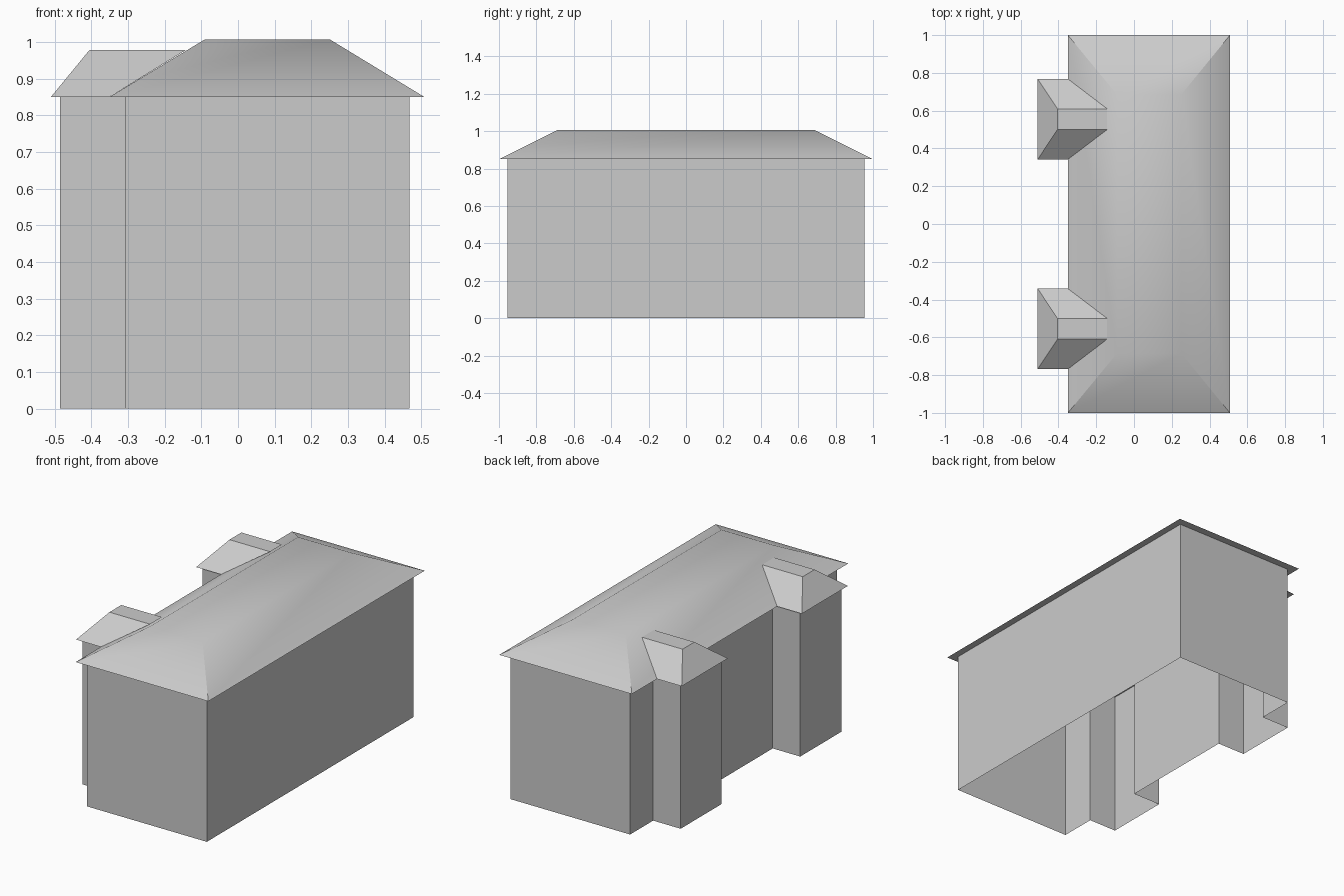
import bpy
import math

cube = bpy.data.objects.get("Cube")
if cube:
    bpy.data.objects.remove(cube, do_unlink=True)

GREY = (0.6, 0.6, 0.6, 1.0)
grey = bpy.data.materials.new("plain_grey")
grey.use_nodes = True
grey.diffuse_color = GREY
grey.node_tree.nodes["Principled BSDF"].inputs["Base Color"].default_value = GREY

EAVE = 0.85


def add_mesh(name, verts, faces):
    mesh = bpy.data.meshes.new(name)
    mesh.from_pydata(verts, [], faces)
    mesh.materials.append(grey)
    obj = bpy.data.objects.new(name, mesh)
    bpy.context.collection.objects.link(obj)
    return obj


def ring(x0, x1, y0, y1, z):
    return [(x0, y0, z), (x1, y0, z), (x1, y1, z), (x0, y1, z)]


def roof(name, eave, ridge, open_side=None):
    """Flat-topped hipped roof with a soffit; open_side skips one slope."""
    faces = [(3, 2, 1, 0), (4, 5, 6, 7)]
    for i in range(4):
        j = (i + 1) % 4
        if i != open_side:
            faces.append((i, j, j + 4, i + 4))
    return add_mesh(name, ring(*eave, EAVE) + ring(*ridge), faces)


# Walls: one outline with two bays on the -x side, open underneath
main_x, bay_x, side_x, end_y = -0.307, -0.485, 0.467, 0.955
near_y, far_y = 0.363, 0.742
bay = [(main_x, far_y), (bay_x, far_y), (bay_x, near_y), (main_x, near_y)]
mirrored_bay = [(x, -y) for x, y in reversed(bay)]
outline = [(main_x, -end_y), (side_x, -end_y), (side_x, end_y), (main_x, end_y)]
outline += bay + mirrored_bay
n = len(outline)
wall_verts = [(x, y, z) for z in (0, EAVE) for x, y in outline]
wall_faces = [(i, (i + 1) % n, (i + 1) % n + n, i + n) for i in range(n)]
add_mesh("walls", wall_verts, wall_faces)

# Main roof, with softly shaded breaks around the flat top
main_roof = roof("main_roof", (-0.35, 0.508, -1, 1), (-0.09, 0.25, -0.685, 0.685, 1.007))
bpy.ops.object.select_all(action="DESELECT")
main_roof.select_set(True)
bpy.context.view_layer.objects.active = main_roof
bpy.ops.object.shade_smooth_by_angle(angle=math.radians(35))

# Bay roofs, running back into the main slope
for name, centre in (("front_bay_roof", -0.555), ("back_bay_roof", 0.555)):
    roof(name,
         (-0.51, -0.35, centre - 0.213, centre + 0.213),
         (-0.405, -0.142, centre - 0.055, centre + 0.055, 0.978),
         open_side=1)
